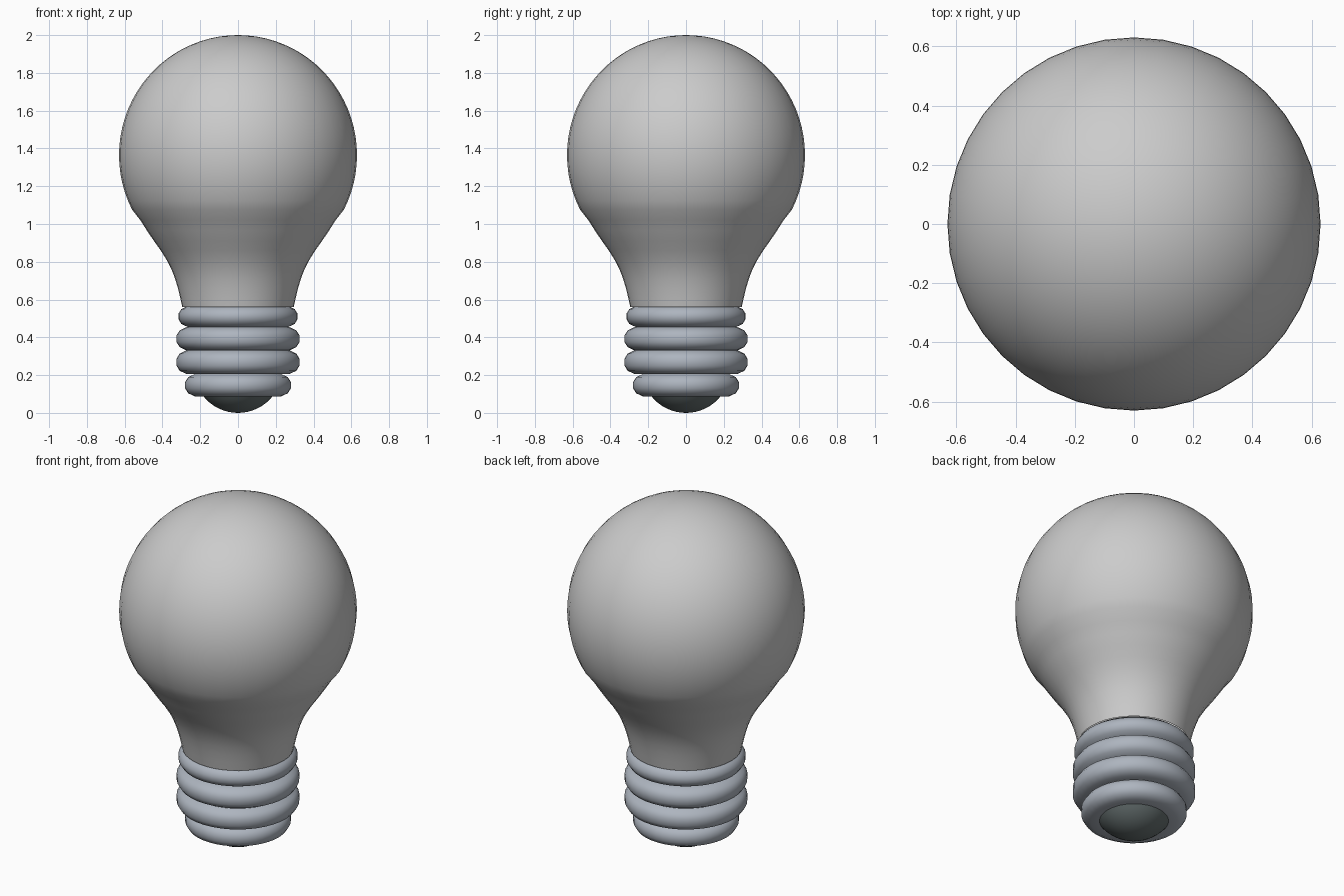
import bpy, bmesh
from math import sin, cos, pi, radians

if "Cube" in bpy.data.objects:
    bpy.data.objects.remove(bpy.data.objects["Cube"])

SEG = 40


def material(name, rgb):
    m = bpy.data.materials.new(name)
    m.diffuse_color = (*rgb, 1)
    m.use_nodes = True
    m.node_tree.nodes["Principled BSDF"].inputs["Base Color"].default_value = m.diffuse_color
    return m


def lathe(name, profile, angle, mat=None):
    """Revolve (radius, z) points, listed from bottom to top, around z."""
    bm = bmesh.new()
    rings = []
    for r, z in profile:
        if r < 1e-5:
            rings.append([bm.verts.new((0, 0, z))] * SEG)
        else:
            rings.append([bm.verts.new((r * cos(2 * pi * i / SEG), r * sin(2 * pi * i / SEG), z))
                          for i in range(SEG)])
    for a, b in zip(rings, rings[1:]):
        for i in range(SEG):
            j = (i + 1) % SEG
            corners = list(dict.fromkeys((a[i], a[j], b[j], b[i])))
            bm.faces.new(corners)
    bmesh.ops.recalc_face_normals(bm, faces=bm.faces)
    me = bpy.data.meshes.new(name)
    bm.to_mesh(me)
    bm.free()
    ob = bpy.data.objects.new(name, me)
    bpy.context.collection.objects.link(ob)
    if mat:
        me.materials.append(mat)
    bpy.ops.object.select_all(action='DESELECT')
    ob.select_set(True)
    bpy.context.view_layer.objects.active = ob
    bpy.ops.object.shade_smooth_by_angle(angle=radians(angle))
    return ob


# Glass bulb: flared neck running into a round globe
neck = [(0.295, 0.56), (0.306, 0.61), (0.318, 0.66), (0.333, 0.71), (0.352, 0.76),
        (0.378, 0.81), (0.409, 0.86), (0.445, 0.91), (0.482, 0.965), (0.517, 1.02)]
globe = [(0.63 * cos(t), 1.365 + 0.635 * sin(t))
         for t in (radians(-27 + 117 * i / 26) for i in range(27))]
globe[-1] = (0, 2.0)
lathe("glass_bulb", neck + globe, 60)

# Screw base: stacked rounded ridges
ridges = [(0.28, 0.088, 0.205), (0.325, 0.207, 0.33),
          (0.325, 0.332, 0.453), (0.316, 0.455, 0.566)]
base = [(0.17, 0.088)]
for r, lo, hi in ridges:
    base += [(r - 0.05, lo), (r - 0.016, lo + 0.016), (r, lo + 0.042),
             (r, hi - 0.042), (r - 0.016, hi - 0.016), (r - 0.05, hi)]
base.append((0.28, 0.566))
lathe("screw_base", base, 40, material("metal", (0.42, 0.46, 0.52)))

# Contact tip: shallow dark dome under the base
R = 0.235
tip = [(R * sin(t), R - R * cos(t)) for t in (radians(53 * i / 8) for i in range(9))]
lathe("contact_tip", tip, 60, material("dark_tip", (0.13, 0.16, 0.16)))
